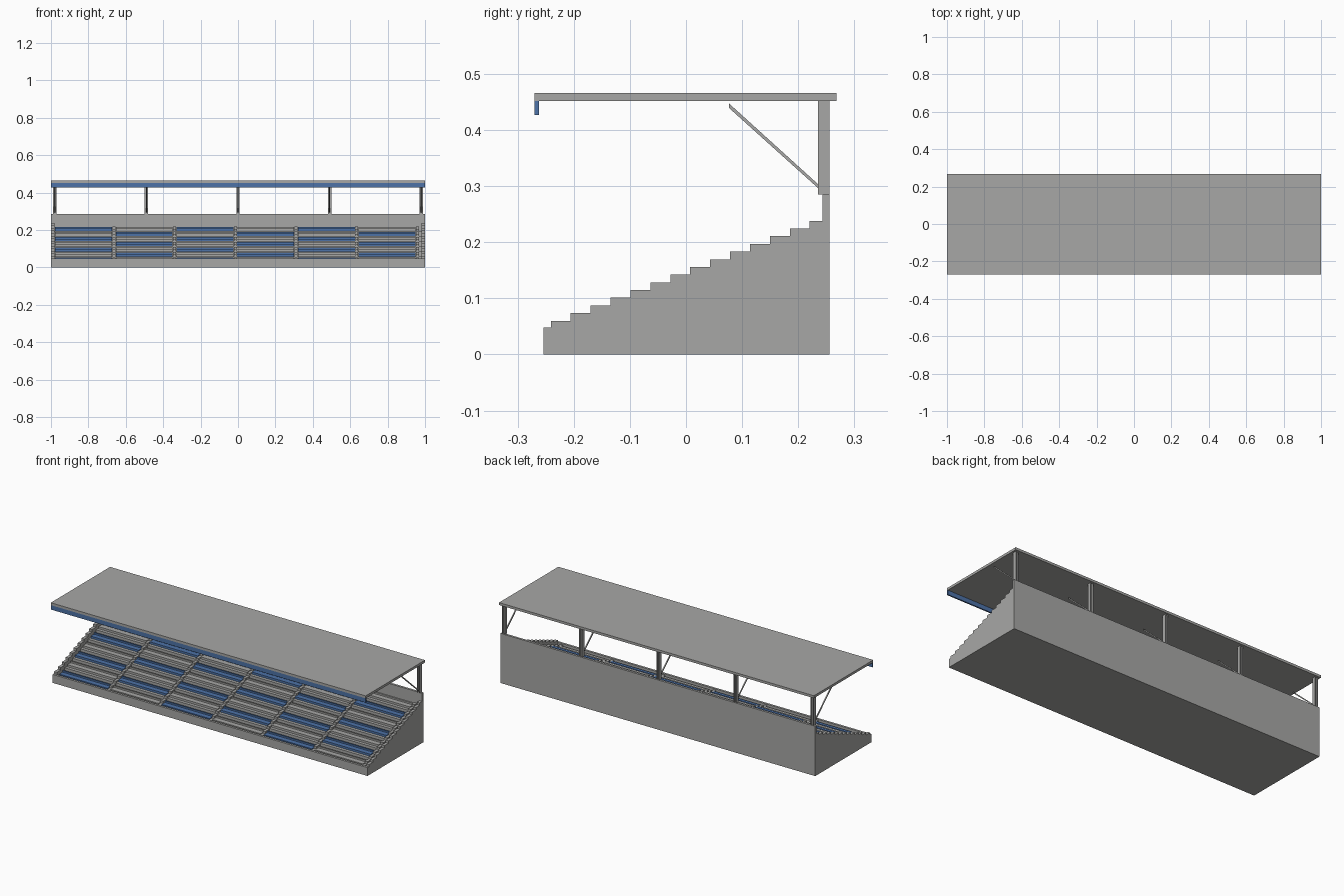
import bpy, bmesh, math
from mathutils import Vector

if "Cube" in bpy.data.objects:
    bpy.data.objects.remove(bpy.data.objects["Cube"])


def material(name, color):
    m = bpy.data.materials.new(name)
    m.diffuse_color = (*color, 1)
    m.use_nodes = True
    m.node_tree.nodes["Principled BSDF"].inputs["Base Color"].default_value = m.diffuse_color
    return m


GREY = material("concrete grey", (0.39, 0.39, 0.38))
BLUE = material("seat blue", (0.075, 0.17, 0.39))


def finish(name, bm, mat):
    bmesh.ops.recalc_face_normals(bm, faces=bm.faces)
    me = bpy.data.meshes.new(name)
    bm.to_mesh(me)
    bm.free()
    me.materials.append(mat)
    ob = bpy.data.objects.new(name, me)
    bpy.context.collection.objects.link(ob)
    return ob


def add_prism(bm, profile, x0, x1):
    """Extrude a (y, z) outline from x0 to x1."""
    f = bm.faces.new([bm.verts.new((x0, y, z)) for y, z in profile])
    r = bmesh.ops.extrude_face_region(bm, geom=[f])
    vs = [v for v in r["geom"] if isinstance(v, bmesh.types.BMVert)]
    bmesh.ops.translate(bm, verts=vs, vec=(x1 - x0, 0, 0))


def rect(y0, y1, z0, z1):
    return [(y0, z0), (y1, z0), (y1, z1), (y0, z1)]


def prism(name, profile, x0, x1, mat):
    bm = bmesh.new()
    add_prism(bm, profile, x0, x1)
    return finish(name, bm, mat)


def stairs(count, z_first, rise, run, y_start=-0.241, y_end=0.243):
    """Stepped outline standing on the ground."""
    pts = [(y_end, 0), (y_start, 0)]
    for k in range(count):
        z = z_first + rise * k
        pts.append((y_start + run * k, z))
        pts.append((y_start + run * (k + 1) if k < count - 1 else y_end, z))
    return pts


ROWS, RISE, RUN, T0 = 7, 0.0274, 0.071, 0.032

# Concrete base: front wall, back wall, seating terraces
prism("front_wall", rect(-0.254, -0.241, 0, 0.048), -1, 1, GREY)
prism("back_wall", rect(0.243, 0.256, 0, 0.285), -1, 1, GREY)
prism("terraces", stairs(ROWS, T0, RISE, RUN), -0.985, 0.985, GREY)

# Stepped end walls
for name, x0, x1 in (("left", -1, -0.982), ("right", 0.982, 1)):
    prism(name + "_stepped_wall", stairs(14, 0.060, RISE / 2, RUN / 2), x0, x1, GREY)

# Aisle stairs and benches in six blocks, colours in a checker pattern
PITCH, X0 = 0.3245, -0.98
blue_bm, grey_bm = bmesh.new(), bmesh.new()
for b in range(6):
    xa = X0 + PITCH * b
    xb = xa + PITCH - 0.016
    prism("aisle_stairs", stairs(14, 0.041, RISE / 2, RUN / 2), xb, xb + 0.016, GREY)
    for r in range(ROWS):
        y, z = -0.241 + RUN * r, T0 + RISE * r
        bm = blue_bm if (b + r) % 2 == 0 else grey_bm
        # bench seat with a low backrest, as one L-shaped outline
        add_prism(bm, [(y + 0.018, z), (y + 0.055, z), (y + 0.055, z + 0.021),
                       (y + 0.047, z + 0.021), (y + 0.047, z + 0.012),
                       (y + 0.018, z + 0.012)], xa + 0.002, xb - 0.002)
finish("blue_benches", blue_bm, BLUE)
finish("grey_benches", grey_bm, GREY)

# Roof slab and front fascia
prism("roof", rect(-0.27, 0.268, 0.452, 0.466), -1, 1, GREY)
prism("roof_fascia", rect(-0.27, -0.262, 0.427, 0.452), -1, 1, BLUE)

# Roof posts (two flanges and a web) with diagonal braces
for i in range(5):
    x = -0.98 + 0.49 * i
    bm = bmesh.new()
    for s in (-1, 1):
        add_prism(bm, rect(0.235, 0.256, 0.285, 0.452), x + s * 0.009, x + s * 0.005)
    add_prism(bm, rect(0.243, 0.248, 0.285, 0.452), x - 0.005, x + 0.005)
    finish("roof_post", bm, GREY)
    prism("roof_brace", [(0.237, 0.295), (0.237, 0.302), (0.077, 0.447), (0.077, 0.439)],
          x - 0.003, x + 0.003, GREY)
